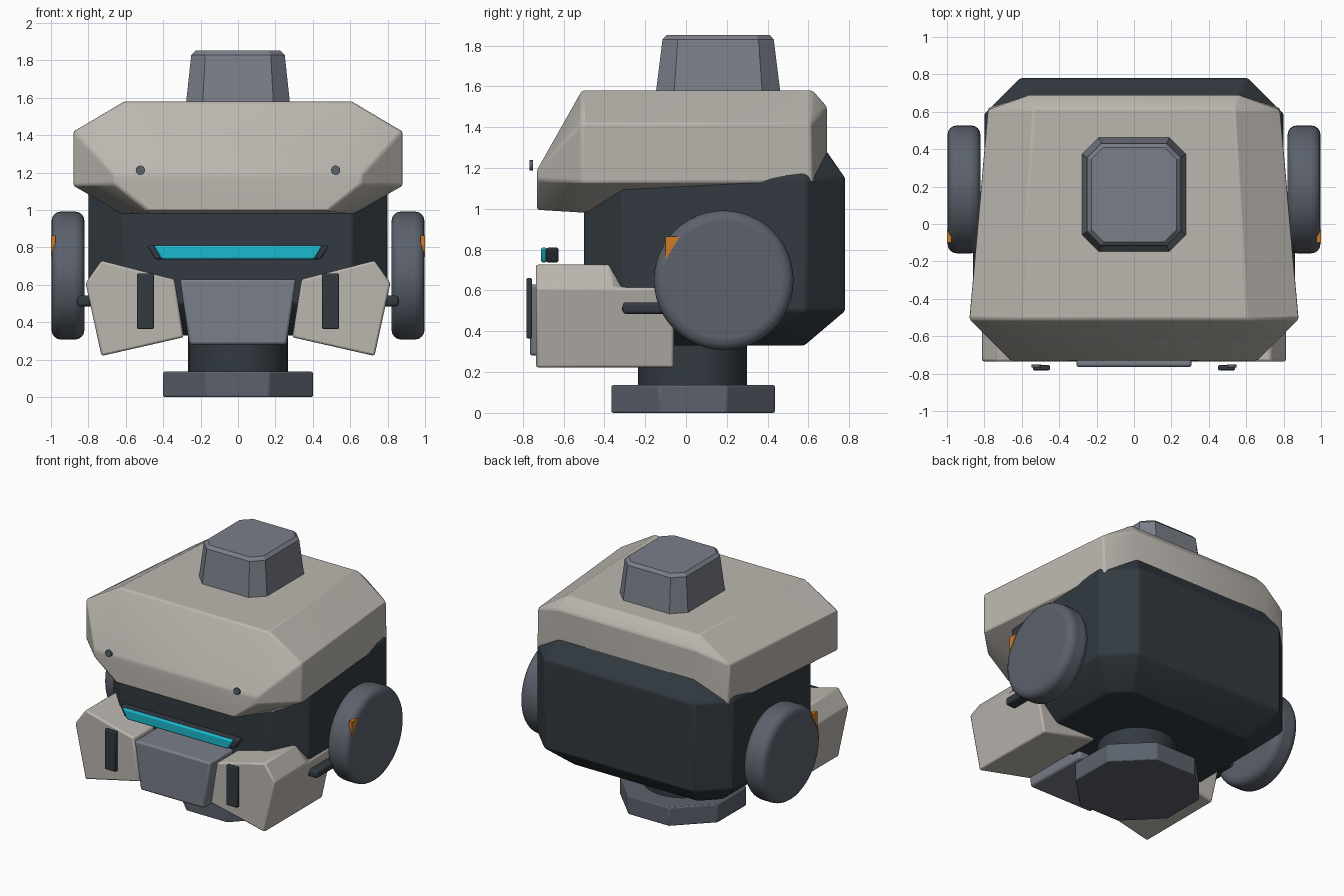
import bpy, bmesh, math
from mathutils import Vector, Matrix

if "Cube" in bpy.data.objects:
    bpy.data.objects.remove(bpy.data.objects["Cube"])


def material(name, rgb):
    m = bpy.data.materials.new(name)
    m.diffuse_color = (*rgb, 1)
    m.use_nodes = True
    m.node_tree.nodes["Principled BSDF"].inputs["Base Color"].default_value = m.diffuse_color
    return m


BEIGE = material("warm_beige", (0.50, 0.47, 0.43))
GREY = material("light_steel", (0.195, 0.21, 0.25))
STEEL = material("dark_steel", (0.105, 0.12, 0.15))
DARK = material("charcoal", (0.032, 0.042, 0.052))
CYAN = material("cyan", (0.012, 0.50, 0.62))
ORANGE = material("orange", (0.62, 0.20, 0.02))


def finish(name, bm, mat, bevel=0.0, segments=2, angle=30):
    bmesh.ops.recalc_face_normals(bm, faces=bm.faces)
    me = bpy.data.meshes.new(name)
    bm.to_mesh(me)
    bm.free()
    me.materials.append(mat)
    ob = bpy.data.objects.new(name, me)
    bpy.context.collection.objects.link(ob)
    bpy.ops.object.select_all(action='DESELECT')
    bpy.context.view_layer.objects.active = ob
    ob.select_set(True)
    bpy.ops.object.shade_smooth_by_angle(angle=math.radians(angle))
    if bevel:
        b = ob.modifiers.new("soft_edges", 'BEVEL')
        b.width, b.segments, b.limit_method = bevel, segments, 'ANGLE'
        b.angle_limit = math.radians(25)
    return ob


def loft(name, rings, mat, bevel=0.0):
    """Skin matching rings of points and cap both ends."""
    bm = bmesh.new()
    vs = [[bm.verts.new(p) for p in r] for r in rings]
    n = len(vs[0])
    for a, b in zip(vs, vs[1:]):
        for i in range(n):
            j = (i + 1) % n
            bm.faces.new((a[i], a[j], b[j], b[i]))
    bm.faces.new(vs[0])
    bm.faces.new(vs[-1])
    return finish(name, bm, mat, bevel)


def hull(name, points, mat, bevel=0.0):
    """Convex solid around points mirrored in x."""
    bm = bmesh.new()
    for x, y, z in points:
        for s in (-1, 1):
            bm.verts.new((s * x, y, z))
    bmesh.ops.convex_hull(bm, input=bm.verts[:])
    bmesh.ops.dissolve_limit(bm, angle_limit=math.radians(1),
                             verts=bm.verts[:], edges=bm.edges[:])
    return finish(name, bm, mat, bevel)


def box(name, lo, hi, mat, bevel=0.0):
    bm = bmesh.new()
    bmesh.ops.create_cube(bm, size=1)
    lo, hi = Vector(lo), Vector(hi)
    for v in bm.verts:
        v.co = (lo + hi) / 2 + v.co * (hi - lo)
    return finish(name, bm, mat, bevel)


def cylinder(name, centre, axis, radius, depth, sides, mat, bevel=0.0, segments=2, turn=0.0):
    bm = bmesh.new()
    bmesh.ops.create_cone(bm, cap_ends=True, segments=sides,
                          radius1=radius, radius2=radius, depth=depth)
    rot = Vector((0, 0, 1)).rotation_difference(Vector(axis)).to_matrix().to_4x4()
    bm.transform(Matrix.Translation(centre) @ rot @ Matrix.Rotation(turn, 4, 'Z'))
    return finish(name, bm, mat, bevel, segments)


def octagon(hx, y0, y1, c, z):
    return [(hx, y0 + c, z), (hx, y1 - c, z), (hx - c, y1, z), (c - hx, y1, z),
            (-hx, y1 - c, z), (-hx, y0 + c, z), (c - hx, y0, z), (hx - c, y0, z)]


# Head core: chamfered block
loft("head_core", [octagon(0.62, -0.32, 0.58, 0.12, 0.33),
                   octagon(0.80, -0.50, 0.78, 0.19, 0.50),
                   octagon(0.80, -0.50, 0.78, 0.19, 1.15),
                   octagon(0.62, -0.32, 0.60, 0.12, 1.41)], DARK, 0.012)

# Helmet: faceted shell with sloped brow, narrowing to the back
hull("helmet", [
    (0.48, -0.73, 0.995), (0.66, -0.73, 1.14), (0.66, -0.73, 1.19),
    (0.61, -0.51, 1.58), (0.88, -0.51, 1.42), (0.88, -0.51, 1.13), (0.62, -0.48, 0.98),
    (0.54, 0.62, 1.58), (0.78, 0.61, 1.42), (0.78, 0.62, 1.13),
    (0.56, 0.69, 1.50), (0.56, 0.69, 1.15), (0.55, 0.50, 1.00)], BEIGE, 0.012)

# Top block
loft("top_block", [octagon(0.28, -0.15, 0.465, 0.09, 1.55),
                   octagon(0.25, -0.115, 0.43, 0.075, 1.83),
                   octagon(0.228, -0.095, 0.41, 0.065, 1.852)], GREY)

# Neck and octagonal foot
cylinder("neck", (0, 0.033, 0.26), (0, 0, 1), 0.267, 0.30, 32, DARK)
cylinder("foot_plate", (0, 0.035, 0.068), (0, 0, 1), 0.433, 0.136, 8, STEEL,
         0.008, turn=math.pi / 8)

# Snout: tapered block
loft("snout", [[(-0.31, y, 0.63), (0.31, y, 0.63), (0.26, y, 0.28), (-0.26, y, 0.28)]
               for y in (-0.765, -0.25)], GREY, 0.014)

# Visor bar and its glowing strip
for name, y0, y1, w, mat in (("visor_frame", -0.685, -0.625, 0.485, DARK),
                             ("visor_strip", -0.71, -0.68, 0.45, CYAN)):
    loft(name, [[(-w, y, 0.81), (w, y, 0.81), (w - 0.04, y, 0.737), (0.04 - w, y, 0.737)]
                for y in (y0, y1)], mat, 0.01)

CHEEK = [(0.34, 0.63), (0.73, 0.73), (0.815, 0.61), (0.73, 0.22), (0.29, 0.32)]
for side, s in (("left", -1), ("right", 1)):
    # Cheek guard, stepped down towards the back
    loft(side + "_cheek", [[(s * x, y, min(z, top)) for x, z in CHEEK]
                           for y, top in ((-0.735, 1), (-0.37, 1), (-0.31, 0.64), (-0.06, 0.64))],
         BEIGE, 0.012)
    # Vent plate in front of the cheek
    xs = sorted((s * 0.45, s * 0.54))
    box(side + "_vent", (xs[0], -0.782, 0.365), (xs[1], -0.755, 0.66), DARK, 0.006)
    # Ear disc with rounded rim
    cylinder(side + "_ear_disc", (s * 0.909, 0.185, 0.65), (1, 0, 0), 0.342, 0.176, 48,
             STEEL, 0.05, 4)
    # Strut from cheek to ear disc
    xs = sorted((s * 0.76, s * 0.86))
    box(side + "_strut", (xs[0], -0.31, 0.485), (xs[1], 0.05, 0.542), DARK, 0.015)
    # Triangular marker on the disc rim
    loft(side + "_marker", [[(s * x, -0.1, 0.865), (s * x, -0.03, 0.865), (s * x, -0.1, 0.75)]
                            for x in (0.975, 1.0)], ORANGE)
    # Brow bolt
    cylinder(side + "_bolt", (s * 0.522, -0.758, 1.213), (0, 1, 0), 0.025, 0.016, 16, STEEL)
